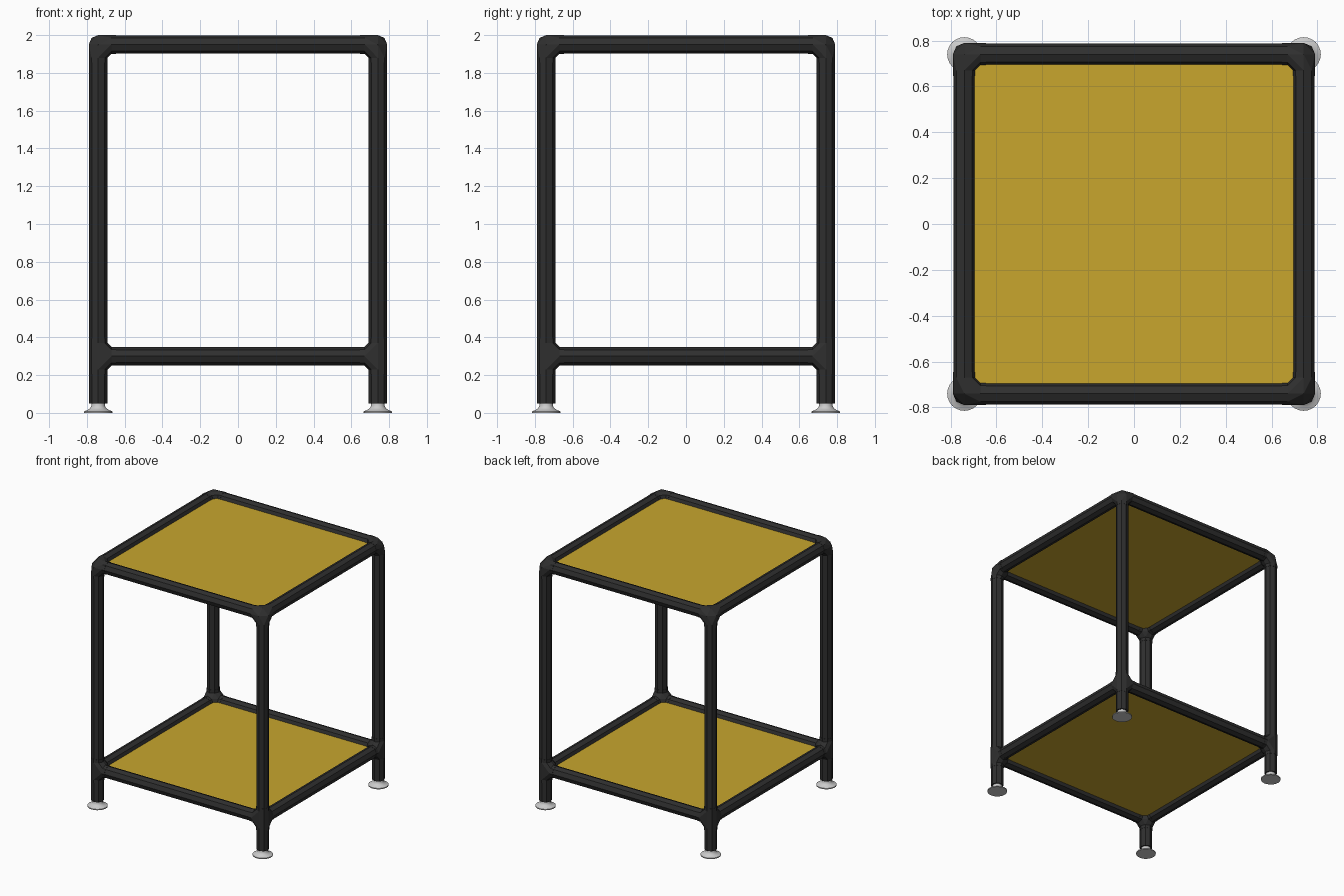
import bpy, bmesh, math
from mathutils import Vector

cube = bpy.data.objects.get("Cube")
if cube:
    bpy.data.objects.remove(cube, do_unlink=True)

C = 0.74                 # leg axis offset from the centre
LOW, HIGH = 0.30, 1.95   # heights of the two rail frames
TUBE, JOINT = 0.048, 0.05
SOCKET, REACH = 0.07, 0.095
X, Y, Z = Vector((1, 0, 0)), Vector((0, 1, 0)), Vector((0, 0, 1))


def material(name, rgb, rough):
    m = bpy.data.materials.new(name)
    m.use_nodes = True
    m.diffuse_color = (*rgb, 1)
    bsdf = m.node_tree.nodes["Principled BSDF"]
    bsdf.inputs["Base Color"].default_value = (*rgb, 1)
    bsdf.inputs["Roughness"].default_value = rough
    return m


black = material("black_tube", (0.028, 0.028, 0.028), 0.5)
yellow = material("yellow_panel", (0.58, 0.38, 0.027), 0.5)
grey = material("light_grey_foot", (0.6, 0.6, 0.6), 0.4)


def finish(bm, name, mat):
    bmesh.ops.dissolve_limit(bm, angle_limit=0.01, verts=bm.verts, edges=bm.edges)
    bmesh.ops.recalc_face_normals(bm, faces=bm.faces)
    mesh = bpy.data.meshes.new(name)
    bm.to_mesh(mesh)
    bm.free()
    mesh.materials.append(mat)
    obj = bpy.data.objects.new(name, mesh)
    bpy.context.collection.objects.link(obj)
    return obj


def ring(centre, axis, radius):
    """Octagon of points around an axis, corners on the other two axes."""
    u, v = [a for a in (X, Y, Z) if abs(a.dot(axis)) < 0.5]
    angles = [math.tau * i / 8 for i in range(8)]
    return [centre + radius * (math.cos(a) * u + math.sin(a) * v) for a in angles]


def add_hull(bm, points):
    verts = [bm.verts.new(p) for p in points]
    bmesh.ops.convex_hull(bm, input=verts)
    loose = [v for v in verts if v.is_valid and not v.link_faces]
    bmesh.ops.delete(bm, geom=loose, context='VERTS')


def rod(name, start, end):
    bm = bmesh.new()
    axis = (end - start).normalized()
    add_hull(bm, ring(start, axis, TUBE) + ring(end, axis, TUBE))
    finish(bm, name, black)


def joint(name, centre, arms):
    """Filleted core with a short sleeve on every arm."""
    bm = bmesh.new()
    core = [centre - d * JOINT for d in arms if -d not in arms]
    for d in arms:
        core += ring(centre + d * SOCKET, d, JOINT)
    add_hull(bm, core)
    for d in arms:
        add_hull(bm, ring(centre + d * SOCKET, d, JOINT) + ring(centre + d * REACH, d, JOINT))
    finish(bm, name, black)


def foot(name, x, y):
    """Flared levelling foot, turned around its stem."""
    profile = [(0, 0), (0.075, 0), (0.075, 0.008), (0.058, 0.015),
               (0.043, 0.024), (0.036, 0.037), (0.036, 0.055), (0, 0.055)]
    bm = bmesh.new()
    verts = [bm.verts.new((r, 0, z)) for r, z in profile]
    edges = [bm.edges.new(pair) for pair in zip(verts, verts[1:])]
    bmesh.ops.spin(bm, geom=verts + edges, cent=(0, 0, 0), axis=Z,
                   angle=math.tau, steps=24)
    bmesh.ops.remove_doubles(bm, verts=bm.verts, dist=0.0001)
    bmesh.ops.translate(bm, verts=bm.verts, vec=(x, y, 0))
    obj = finish(bm, name, grey)
    bpy.context.view_layer.objects.active = obj
    obj.select_set(True)
    bpy.ops.object.shade_smooth_by_angle(angle=math.radians(40))
    obj.select_set(False)


def panel(name, z):
    bm = bmesh.new()
    bmesh.ops.create_cube(bm, size=1)
    bmesh.ops.scale(bm, verts=bm.verts, vec=(2 * C - 0.04, 2 * C - 0.04, 0.02))
    bmesh.ops.translate(bm, verts=bm.verts, vec=(0, 0, z))
    finish(bm, name, yellow)


# Legs, feet and corner joints
for sy, depth in ((-1, "front"), (1, "back")):
    for sx, side in ((-1, "right"), (1, "left")):
        x, y = sx * C, sy * C
        tag = f"{depth}_{side}"
        rod(f"{tag}_leg", Vector((x, y, 0.05)), Vector((x, y, HIGH - SOCKET)))
        foot(f"{tag}_foot", x, y)
        joint(f"{tag}_top_joint", Vector((x, y, HIGH)), [-sx * X, -sy * Y, -Z])
        joint(f"{tag}_lower_joint", Vector((x, y, LOW)), [-sx * X, -sy * Y, Z, -Z])

# Rail frames with their panels
for z, level in ((LOW, "lower"), (HIGH, "top")):
    end = C - SOCKET
    for s, depth, side in ((-1, "front", "right"), (1, "back", "left")):
        rod(f"{level}_{depth}_rail", Vector((-end, s * C, z)), Vector((end, s * C, z)))
        rod(f"{level}_{side}_rail", Vector((s * C, -end, z)), Vector((s * C, end, z)))
    panel(f"{level}_panel", z)
